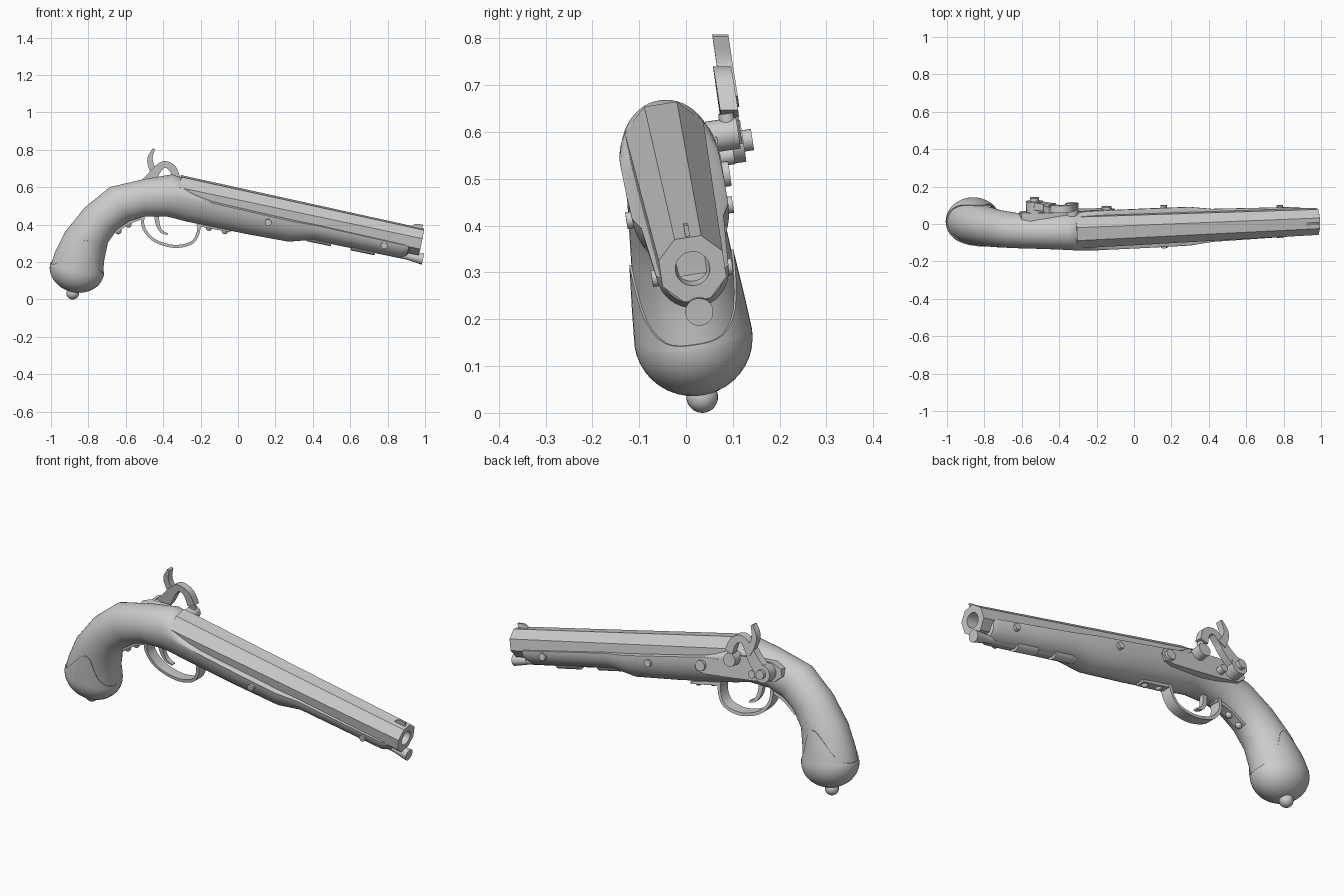
import bpy, bmesh, math
from mathutils import Matrix, Vector

cube = bpy.data.objects.get("Cube")
if cube:
    bpy.data.objects.remove(cube)

grey = bpy.data.materials.new("plain grey")
grey.use_nodes = True
GREY = (0.6, 0.6, 0.6, 1)
grey.diffuse_color = GREY
grey.node_tree.nodes["Principled BSDF"].inputs["Base Color"].default_value = GREY

# Gun frame: u along the barrel, v sideways, w up, origin at the muzzle
MUZZLE = Vector((0.98, 0.014, 0.308))
EU = Vector((1, 0.043, -0.207)).normalized()
EW = Vector((0, -0.151, 0.988))
EW = (EW - EW.dot(EU) * EU).normalized()
EV = EW.cross(EU)
FRAME = Matrix((EU, EV, EW)).transposed().to_4x4()
FRAME.translation = MUZZLE


def at(x, z, v=0):
    """Point of the gun frame at sideways offset v that stands at x, z in the world."""
    dx, dz = x - MUZZLE.x - v * EV.x, z - MUZZLE.z - v * EV.z
    det = EU.x * EW.z - EW.x * EU.z
    return Vector(((dx * EW.z - dz * EW.x) / det, v, (dz * EU.x - dx * EU.z) / det))


def finish(name, bm):
    bmesh.ops.recalc_face_normals(bm, faces=bm.faces)
    mesh = bpy.data.meshes.new(name)
    bm.to_mesh(mesh)
    bm.free()
    mesh.materials.append(grey)
    obj = bpy.data.objects.new(name, mesh)
    bpy.context.collection.objects.link(obj)
    obj.matrix_world = FRAME
    bpy.ops.object.select_all(action='DESELECT')
    obj.select_set(True)
    bpy.context.view_layer.objects.active = obj
    bpy.ops.object.shade_smooth_by_angle(angle=math.radians(32))
    return obj


def loft(name, rings):
    bm = bmesh.new()
    loops = [[bm.verts.new(p) for p in ring] for ring in rings]
    n = len(loops[0])
    for a, b in zip(loops, loops[1:]):
        for i in range(n):
            j = (i + 1) % n
            bm.faces.new((a[i], a[j], b[j], b[i]))
    bm.faces.new(loops[0])
    bm.faces.new(loops[-1])
    return finish(name, bm)


def strap(name, pts, width, v=0):
    """Flat bar through (x, z, thickness) points, smoothed, width measured sideways."""
    raw = [Vector(p) for p in pts]
    raw = [2 * raw[0] - raw[1]] + raw + [2 * raw[-1] - raw[-2]]
    path = []
    for a, b, c, d in zip(raw, raw[1:], raw[2:], raw[3:]):
        for k in range(5):
            t = k / 5
            path.append(0.5 * (2 * b + (c - a) * t + (2 * a - 5 * b + 4 * c - d) * t ** 2
                               + (3 * b - a - 3 * c + d) * t ** 3))
    path.append(raw[-2])
    rings = []
    for i, p in enumerate(path):
        tan = path[min(i + 1, len(path) - 1)] - path[max(i - 1, 0)]
        nor = Vector((-tan.y, tan.x)).normalized() * p.z / 2
        rings.append([at(p.x + s * nor.x, p.y + s * nor.y, v + q * width / 2)
                      for s, q in ((1, -1), (1, 1), (-1, 1), (-1, -1))])
    return loft(name, rings)


def rod(name, start, end, r1, r2=None, sides=24):
    bm = bmesh.new()
    axis = end - start
    turn = axis.to_track_quat('Z', 'Y').to_matrix().to_4x4()
    bmesh.ops.create_cone(bm, cap_ends=True, segments=sides, radius1=r1, radius2=r2 or r1,
                          depth=axis.length, matrix=Matrix.Translation((start + end) / 2) @ turn)
    return finish(name, bm)


def ball(name, centre, r):
    bm = bmesh.new()
    bmesh.ops.create_uvsphere(bm, u_segments=20, v_segments=12, radius=r,
                              matrix=Matrix.Translation(centre))
    return finish(name, bm)


# Stock stations: upper x, z, lower x, z, height of widest line, half width
STATIONS = [
    (-1.0, .185, -.722, .135, .5, .122), (-.98, .25, -.715, .21, .5, .117),
    (-.925, .36, -.695, .305, .5, .108), (-.82, .49, -.647, .374, .5, .1),
    (-.685, .6, -.578, .42, .5, .094), (-.5, .643, -.5, .444, .5, .094),
    (-.35, .668, -.38, .444, .5, .099), (-.29, .645, -.33, .432, .6, .103),
    (-.25, .602, -.29, .421, .75, .105), (-.2, .565, -.24, .41, .9, .106),
    (-.13, .537, -.16, .393, .95, .106), (.07, .49, .04, .352, .95, .106),
    (.3, .437, .27, .31, .95, .104), (.42, .413, .4, .32, .95, .089),
    (.88, .308, .86, .225, .95, .078), (.915, .3, .9, .235, .95, .066),
    (.927, .296, .925, .265, .95, .035)]
N = 48


def stock_point(s, ang, grow=1.0):
    i = min(int(s), len(STATIONS) - 2)
    a, b = STATIONS[i], STATIONS[i + 1]
    ux, uz, lx, lz, k, w = (p + (q - p) * (s - i) for p, q in zip(a, b))
    up, low = at(ux, uz), at(lx, lz)
    mid = low.lerp(up, k)
    side = (up - mid) if math.sin(ang) > 0 else (mid - low)
    return mid + (side * math.sin(ang) + Vector((0, w * math.cos(ang), 0))) * grow


ANGLES = [2 * math.pi * i / N for i in range(N)]
loft("stock", [[stock_point(s, a) for a in ANGLES] for s in range(len(STATIONS))])

# Butt cap with a pointed tongue on each side
rings = []
for j in range(-1, 9):
    f = 1 - max(j, 0) / 8
    rings.append([stock_point((.15 + 1.85 * abs(math.cos(a)) ** 4) * f, a,
                              .97 if j < 0 else 1.04) for a in ANGLES])
centre = at(-.861, .16)
drop = at(-.881, .04) - centre
for j in range(1, 10):
    phi = j * math.pi / 20
    rings.append([centre + (stock_point(0, a, 1.04) - centre) * math.cos(phi)
                  + drop * math.sin(phi) for a in ANGLES])
loft("butt_cap", rings)
rod("butt_finial_neck", at(-.876, .07), at(-.882, .035), .022)
ball("butt_finial", at(-.884, .034), .034)

# Eight-sided tapered barrel with a round bore
def octagon(u, apothem):
    pts = []
    for i in range(32):
        off = (i % 4) * math.pi / 16 - math.pi / 8
        r = apothem / math.cos(off)
        a = (i + 2) * math.pi / 16
        pts.append((u, r * math.cos(a), r * math.sin(a)))
    return pts


def circle(u, r):
    return [(u, r * math.cos((i + 2) * math.pi / 16), r * math.sin((i + 2) * math.pi / 16))
            for i in range(32)]


loft("barrel", [octagon(-1.33, .085), octagon(0, .069), circle(0, .037), circle(-.5, .037)])

# Front sight blade
strap("front_sight", [(.925, .385, .008), (.95, .392, .024), (.985, .384, .034)], .01)

# Ramrod, flared tip and the two pipes holding it
ROD = -.09
rod("ramrod", Vector((-.7, 0, ROD)), Vector((.01, 0, ROD)), .02)
rod("ramrod_tip", Vector((-.05, 0, ROD)), Vector((.027, 0, ROD)), .021, .03)
for name, u1, u2 in (("rear_pipe", -.6, -.47), ("front_pipe", -.36, -.23)):
    rod(name, Vector((u1, 0, ROD)), Vector((u2, 0, ROD)), .032)

# Barrel pins on both sides
for sign, side in ((1, "left"), (-1, "right")):
    for place, x, z, v in (("rear", .16, .428, .115), ("front", .78, .3, .087)):
        p = at(x, z)
        rod(f"{place}_pin_{side}", p, p + Vector((0, sign * v, 0)), .018)

# Trigger, its guard, the guard's plates and screws
strap("trigger_guard", [(-.51, .45, .018), (-.505, .385, .016), (-.46, .325, .016),
                        (-.39, .293, .016), (-.32, .284, .016), (-.25, .302, .016),
                        (-.217, .345, .016), (-.205, .41, .018)], .06)
strap("trigger", [(-.435, .46, .026), (-.43, .405, .022), (-.41, .365, .016),
                  (-.375, .348, .008)], .025)
strap("guard_front_plate", [(-.22, .402, .016), (-.13, .384, .016), (-.04, .365, .012)], .05)
strap("guard_rear_plate", [(-.5, .44, .016), (-.58, .412, .016), (-.655, .36, .016)], .05)
for i, (x, z) in enumerate(((-.155, .384), (-.07, .366), (-.585, .401), (-.64, .365))):
    ball(f"guard_screw_{i + 1}", at(x, z), .017)

# Lock plate
outline = [(-.1, .49), (-.115, .52), (-.15, .535), (-.24, .545), (-.33, .59), (-.45, .605),
           (-.55, .605), (-.6, .585), (-.61, .55), (-.57, .515), (-.45, .49), (-.3, .47),
           (-.17, .455), (-.12, .46)]
loft("lock_plate", [[at(x, z) + Vector((0, v, 0)) for x, z in outline] for v in (.04, .108)])


def lock_rod(name, x, z, v1, v2, r):
    p = at(x, z)
    rod(name, p + Vector((0, v1, 0)), p + Vector((0, v2, 0)), r)


lock_rod("lock_screw", -.145, .493, .09, .122, .027)
lock_rod("hammer_hub", -.53, .556, .1, .165, .045)
lock_rod("hammer_screw", -.53, .556, .16, .185, .023)
lock_rod("tail_screw", -.455, .53, .1, .14, .02)

# Nipple bolster
lock_rod("bolster", -.33, .575, .05, .155, .034)
rod("nipple", at(-.33, .58, .135), at(-.325, .64, .135), .02, .016)

# Hammer: arched body with a nose, and a curved thumb spur
strap("hammer_body", [(-.535, .575, .07), (-.475, .635, .06), (-.435, .69, .045),
                      (-.395, .722, .036), (-.35, .7, .04), (-.328, .64, .045)], .038, .143)
strap("hammer_spur", [(-.435, .665, .045), (-.462, .71, .034), (-.47, .755, .028),
                      (-.45, .806, .012)], .034, .15)
